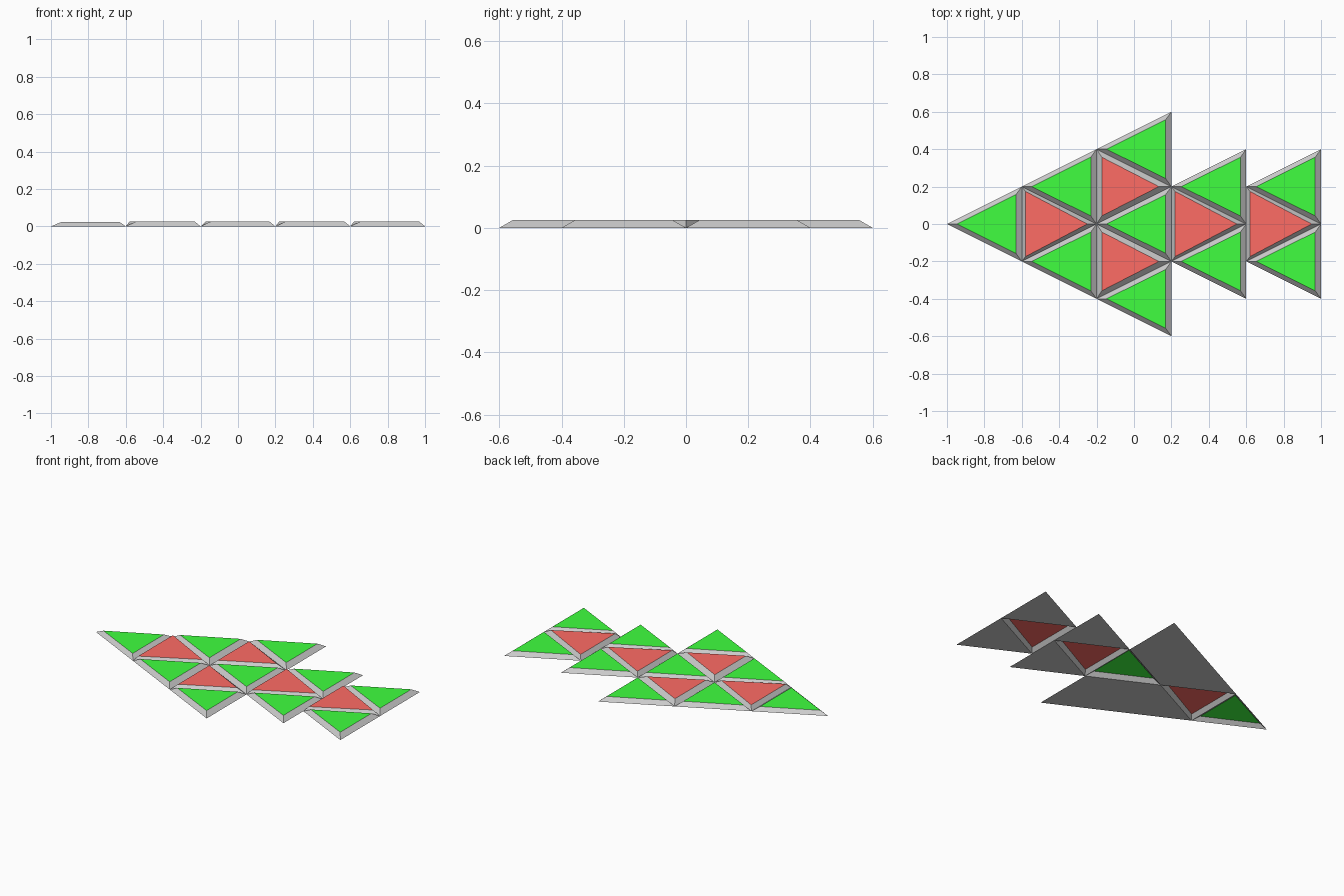
import bpy
import bmesh

if "Cube" in bpy.data.objects:
    bpy.data.objects.remove(bpy.data.objects["Cube"])


def material(name, color):
    m = bpy.data.materials.new(name)
    m.diffuse_color = color
    m.use_nodes = True
    m.node_tree.nodes["Principled BSDF"].inputs["Base Color"].default_value = m.diffuse_color
    return m


grey = material("grey_bevel", (0.8, 0.8, 0.8, 1))
green = material("green_top", (0.05, 1.0, 0.05, 1))
red = material("red_top", (1.0, 0.15, 0.13, 1))


def tile(name, x, y, color, inset, height=0.025, closed=True):
    """Bevelled triangular tile on x..x+0.4; green points to -x, red to +x.
    inset = (point offset, flat edge offset, half width of the top)."""
    tip, edge, half = inset
    d = -1 if color is green else 1
    point_x, flat_x = (x, x + 0.4) if d < 0 else (x + 0.4, x)
    bm = bmesh.new()
    low = [bm.verts.new(c) for c in
           ((point_x, y, 0), (flat_x, y + 0.2, 0), (flat_x, y - 0.2, 0))]
    top = [bm.verts.new(c) for c in
           ((point_x - d * tip, y, height),
            (flat_x + d * edge, y + half, height),
            (flat_x + d * edge, y - half, height))]
    cap = bm.faces.new(top)
    cap.material_index = 1
    for i in range(3):
        j = (i + 1) % 3
        bm.faces.new((low[i], low[j], top[j], top[i]))
    if closed:
        bm.faces.new(low)
    bmesh.ops.recalc_face_normals(bm, faces=bm.faces)
    cap.normal_update()
    if cap.normal.z < 0:
        bmesh.ops.reverse_faces(bm, faces=bm.faces)
    me = bpy.data.meshes.new(name)
    bm.to_mesh(me)
    bm.free()
    me.materials.append(grey)
    me.materials.append(color)
    bpy.context.collection.objects.link(bpy.data.objects.new(name, me))


G = (0.053, 0.031, 0.157)
R_MID = (0.05, 0.02, 0.174)
R_SIDE = (0.067, 0.028, 0.157)

# centre row: hollow underneath
tile("tip_green_tile", -1.0, 0, green, G, height=0.022, closed=False)
tile("centre_green_tile", -0.2, 0, green, G, closed=False)
for i, x in enumerate((-0.6, 0.2, 0.6)):
    tile(f"centre_red_tile_{i + 1}", x, 0, red, R_MID, closed=False)

# side tiles, mirrored across the centre line, closed underneath
for side, s in (("left", 1), ("right", -1)):
    for i, (x, y) in enumerate(((-0.6, 0.2), (-0.2, 0.4), (0.2, 0.2), (0.6, 0.2))):
        tile(f"{side}_green_tile_{i + 1}", x, s * y, green, G)
    tile(f"{side}_red_tile", -0.2, s * 0.2, red, R_SIDE)
